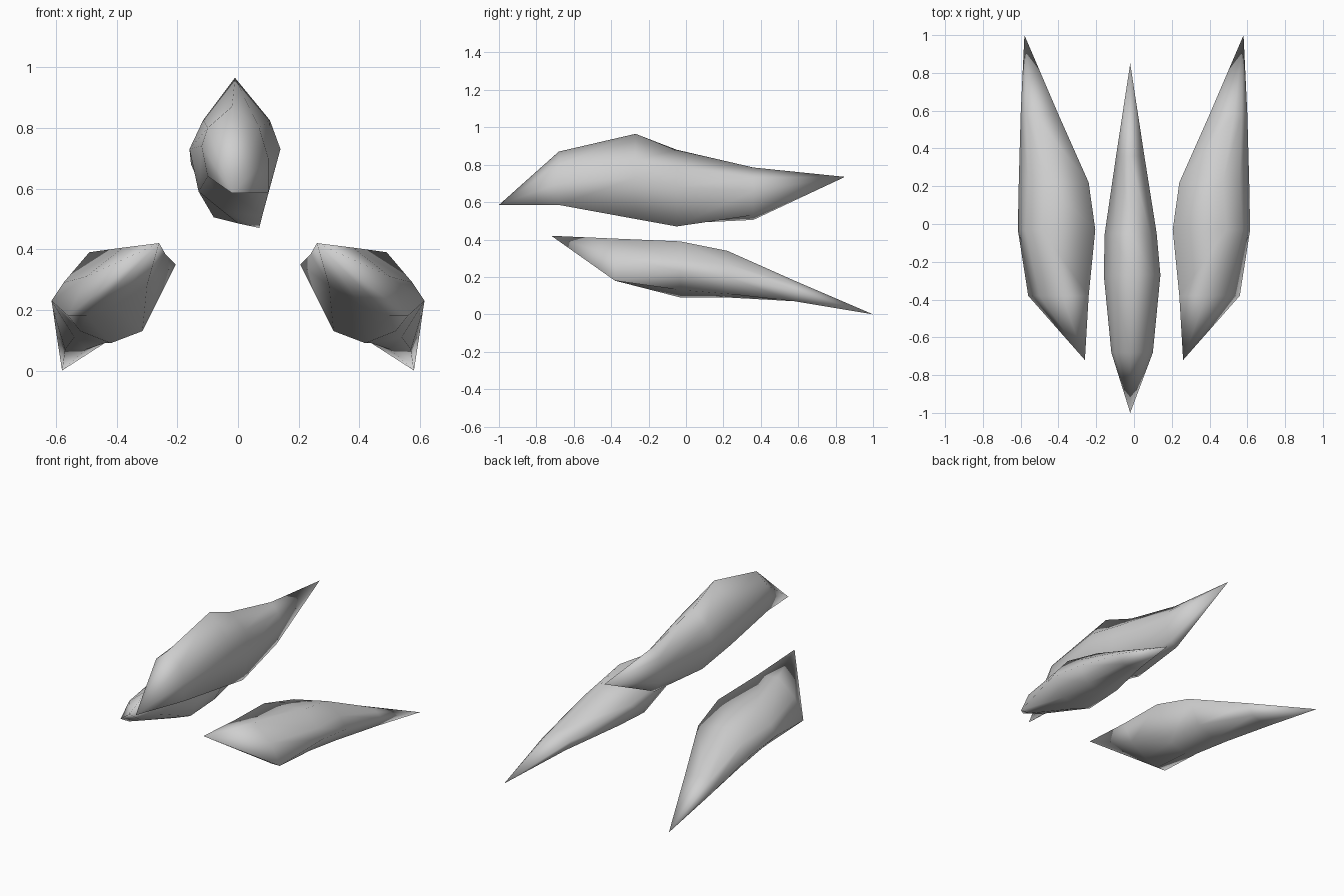
import bpy
import bmesh

default_cube = bpy.data.objects.get("Cube")
if default_cube:
    bpy.data.objects.remove(default_cube, do_unlink=True)

# One plain grey for every shard
grey = bpy.data.materials.new("pale_grey")
grey.use_nodes = True
colour = (0.62, 0.62, 0.62, 1)
grey.diffuse_color = colour
grey.node_tree.nodes["Principled BSDF"].inputs["Base Color"].default_value = colour


def build_shard(name, front_tip, rings, back_tip, side=1):
    """Loft facets through cross-sections (y, [(x, z), ...]) and close both ends in a point."""
    bm = bmesh.new()

    def add(x, y, z):
        return bm.verts.new((side * x, y, z))

    front = add(*front_tip)
    back = add(*back_tip)
    loops = [[add(x, y, z) for x, z in section] for y, section in rings]
    count = len(loops[0])
    for i in range(count):
        j = (i + 1) % count
        bm.faces.new((front, loops[0][i], loops[0][j]))
        bm.faces.new((back, loops[-1][j], loops[-1][i]))
        for near, far in zip(loops, loops[1:]):
            bm.faces.new((near[i], far[i], far[j], near[j]))
    bmesh.ops.recalc_face_normals(bm, faces=bm.faces)
    for face in bm.faces:
        face.smooth = True
    mesh = bpy.data.meshes.new(name)
    bm.to_mesh(mesh)
    bm.free()
    mesh.materials.append(grey)
    shard = bpy.data.objects.new(name, mesh)
    bpy.context.collection.objects.link(shard)
    return shard


# Upper shard sections: ridge, down the right flank, across the belly, up the left flank
upper_rings = [
    (-.68, [(-.02, .87), (-.1, .8), (-.12, .74), (-.1, .64),
            (-.02, .585), (.1, .585), (.1, .7), (.07, .8)]),
    (-.27, [(-.01, .965), (-.115, .825), (-.16, .73), (-.13, .59),
            (-.05, .525), (.08, .51), (.14, .73), (.105, .825)]),
    (-.05, [(-.02, .88), (-.11, .79), (-.155, .68), (-.08, .505),
            (0, .485), (.07, .47), (.12, .68), (.085, .79)]),
    (.36, [(-.02, .785), (-.07, .73), (-.095, .66), (-.07, .57),
           (-.03, .505), (.02, .53), (.055, .66), (.03, .73)]),
]
build_shard("upper_shard", (-.02, -1, .585), upper_rings, (-.02, .85, .735))

# Lower shard sections: top ridge, outer flank, belly, inner edge
lower_rings = [
    (-.38, [(.38, .405), (.5, .31), (.56, .18), (.5, .18),
            (.41, .21), (.3, .28), (.24, .385)]),
    (-.03, [(.49, .39), (.575, .29), (.615, .23), (.52, .13),
            (.42, .09), (.315, .13), (.205, .35)]),
    (.22, [(.47, .34), (.56, .27), (.61, .2), (.54, .11),
           (.44, .09), (.32, .14), (.24, .29)]),
    (.58, [(.53, .18), (.57, .16), (.6, .13), (.57, .07),
           (.5, .07), (.44, .09), (.4, .16)]),
]
for label, side in (("left", 1), ("right", -1)):
    build_shard(label + "_lower_shard", (.26, -.72, .42), lower_rings, (.58, 1, 0), side)
